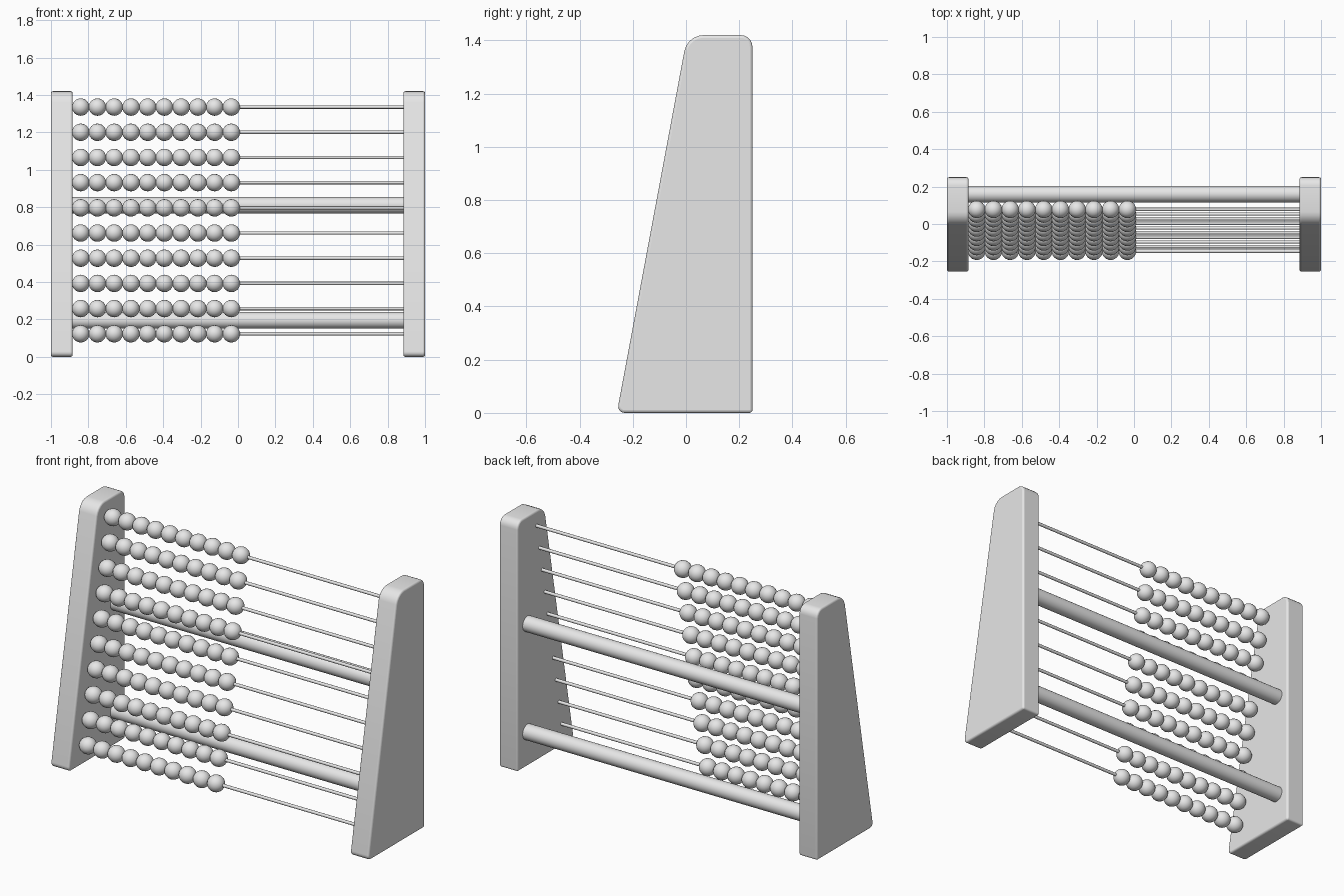
import bpy, bmesh, math

cube = bpy.data.objects.get("Cube")
if cube:
    bpy.data.objects.remove(cube, do_unlink=True)

grey = bpy.data.materials.new("plain grey")
grey.diffuse_color = (0.8, 0.8, 0.8, 1)
grey.use_nodes = True
grey.node_tree.nodes["Principled BSDF"].inputs["Base Color"].default_value = (0.8, 0.8, 0.8, 1)


def finish(obj, name, angle=40):
    obj.name = name
    obj.data.materials.append(grey)
    bpy.ops.object.select_all(action='DESELECT')
    obj.select_set(True)
    bpy.context.view_layer.objects.active = obj
    bpy.ops.object.shade_smooth_by_angle(angle=math.radians(angle))
    return obj


def rod(name, radius, y, z, sides):
    bpy.ops.mesh.primitive_cylinder_add(vertices=sides, radius=radius, depth=1.8,
                                        location=(0, y, z), rotation=(0, math.pi / 2, 0))
    return finish(bpy.context.object, name)


def side_panel(name, x0, x1):
    # Tapered outline with rounded corners: (y, z, corner radius)
    corners = [(-0.26, 0, 0.03), (0.25, 0, 0.012), (0.25, 1.42, 0.045), (0.005, 1.42, 0.06)]
    bm = bmesh.new()
    verts = [bm.verts.new((x0, y, z)) for y, z, r in corners]
    face = bm.faces.new(verts)
    out = bmesh.ops.extrude_face_region(bm, geom=[face])
    moved = [v for v in out["geom"] if isinstance(v, bmesh.types.BMVert)]
    bmesh.ops.translate(bm, verts=moved, vec=(x1 - x0, 0, 0))
    for y, z, r in corners:
        edges = [e for e in bm.edges
                 if all(abs(v.co.y - y) + abs(v.co.z - z) < 1e-4 for v in e.verts)]
        bmesh.ops.bevel(bm, geom=edges, offset=r, segments=5, profile=0.5, affect='EDGES')
    bmesh.ops.recalc_face_normals(bm, faces=bm.faces)
    mesh = bpy.data.meshes.new(name)
    bm.to_mesh(mesh)
    bm.free()
    obj = bpy.data.objects.new(name, mesh)
    bpy.context.collection.objects.link(obj)
    # Softened rims around both broad faces
    soft = obj.modifiers.new("soft rim", 'BEVEL')
    soft.width = 0.01
    soft.segments = 3
    soft.limit_method = 'ANGLE'
    soft.angle_limit = math.radians(50)
    return finish(obj, name)


# Upright ends
side_panel("right_panel", -1, -0.885)
side_panel("left_panel", 0.885, 1)

# Thick crossbars at the back
rod("lower_crossbar", 0.044, 0.16, 0.195, 32)
rod("upper_crossbar", 0.044, 0.16, 0.81, 32)

# Shared bead shape
bpy.ops.mesh.primitive_uv_sphere_add(segments=20, ring_count=12, radius=0.0465,
                                     rotation=(0, math.pi / 2, 0))
first = finish(bpy.context.object, "bead", 60)

# Ten wires, leaning back with the panels, each with ten beads pushed to one end
for row in range(10):
    t = row / 9
    y = -0.146 + 0.224 * t
    z = 0.123 + 1.212 * t
    rod(f"wire_{row + 1}", 0.009, y, z, 12)
    for i in range(10):
        bead = first
        if row or i:
            bead = first.copy()
            bpy.context.collection.objects.link(bead)
        bead.name = f"bead_{row + 1}_{i + 1}"
        bead.location = (-0.841 + 0.0895 * i, y, z)
